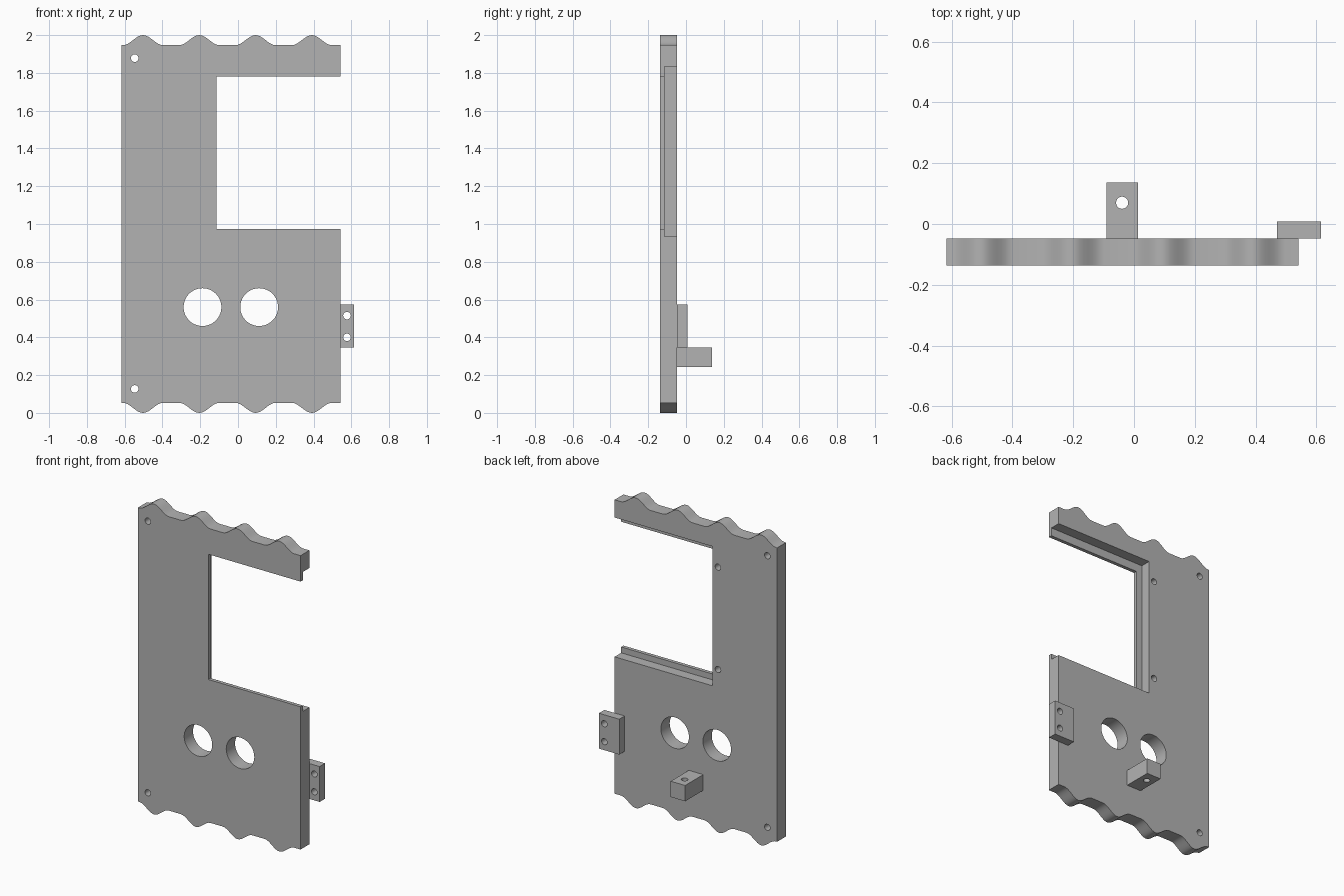
import bpy, bmesh, math
from mathutils import Matrix, Vector

cube = bpy.data.objects.get("Cube")
if cube:
    bpy.data.objects.remove(cube, do_unlink=True)

grey = bpy.data.materials.new("plain grey")
grey.use_nodes = True
colour = (0.45, 0.45, 0.45, 1)
grey.diffuse_color = colour
grey.node_tree.nodes["Principled BSDF"].inputs["Base Color"].default_value = colour

FRONT, BACK = -0.137, -0.047


def finish(name, bm):
    bmesh.ops.recalc_face_normals(bm, faces=bm.faces)
    mesh = bpy.data.meshes.new(name)
    bm.to_mesh(mesh)
    bm.free()
    mesh.materials.append(grey)
    obj = bpy.data.objects.new(name, mesh)
    bpy.context.collection.objects.link(obj)
    return obj


def box(name, low, high):
    low, high = Vector(low), Vector(high)
    bm = bmesh.new()
    bmesh.ops.create_cube(bm, size=1, matrix=Matrix.Translation((low + high) / 2)
                          @ Matrix.Diagonal((*(high - low), 1)))
    return finish(name, bm)


def rod(centre, radius, length, axis="Y", sides=32):
    turn = Matrix.Rotation(math.pi / 2, 4, "X") if axis == "Y" else Matrix()
    bm = bmesh.new()
    bmesh.ops.create_cone(bm, cap_ends=True, segments=sides, radius1=radius,
                          radius2=radius, depth=length,
                          matrix=Matrix.Translation(centre) @ turn)
    return finish("hole_cutter", bm)


def cut(obj, cutters):
    bpy.context.view_layer.objects.active = obj
    for cutter in cutters:
        cutter.hide_render = True
        mod = obj.modifiers.new("cut", "BOOLEAN")
        mod.operation, mod.solver, mod.object = "DIFFERENCE", "EXACT", cutter
        bpy.ops.object.modifier_apply(modifier=mod.name)
        bpy.data.objects.remove(cutter, do_unlink=True)


def smooth(obj):
    bpy.ops.object.select_all(action="DESELECT")
    obj.select_set(True)
    bpy.context.view_layer.objects.active = obj
    bpy.ops.object.shade_smooth_by_angle(angle=math.radians(25))


# Wavy edge: four rounded lobes with short flats between, left to right
LEFT, RIGHT, HALF, STEPS = -0.617, 0.542, 0.106, 16
wave = [(LEFT, 0)]
for lobe in range(4):
    mid = -0.503 + 0.298 * lobe
    for i in range(STEPS + 1):
        t = 2 * i / STEPS - 1
        wave.append((mid + HALF * t, 0.0265 * (1 + math.cos(math.pi * t))))
wave.append((RIGHT, 0))

# Main plate with the open-sided window
outline = [(x, 0.053 - h) for x, h in wave]
outline += [(RIGHT, 0.973), (-0.115, 0.973), (-0.115, 1.78), (RIGHT, 1.78)]
outline += [(x, 1.947 + h) for x, h in reversed(wave)]
bm = bmesh.new()
face = bm.faces.new([bm.verts.new((x, FRONT, z)) for x, z in outline])
grown = bmesh.ops.extrude_face_region(bm, geom=[face])
bmesh.ops.translate(bm, vec=(0, BACK - FRONT, 0),
                    verts=[v for v in grown["geom"] if isinstance(v, bmesh.types.BMVert)])
plate = finish("wall_plate", bm)

# Rebate behind the window, round openings, corner holes, blind back holes
mid_y = (FRONT + BACK) / 2
cutters = [box("rebate_cutter", (-0.156, -0.114, 0.935), (0.7, 0.1, 1.833))]
cutters += [rod((x, mid_y, 0.56), 0.1, 0.3, sides=64) for x in (-0.188, 0.112)]
cutters += [rod((-0.547, mid_y, z), 0.02, 0.3) for z in (0.127, 1.878)]
cutters += [rod((-0.195, BACK, z), 0.02, 0.11) for z in (1.05, 1.71)]
cut(plate, cutters)
smooth(plate)

# Side hinge tab, overlapping the back of the plate
side_tab = box("side_tab", (0.47, BACK, 0.345), (0.615, 0.008, 0.573))
cut(side_tab, [rod((0.577, -0.02, z), 0.02, 0.3) for z in (0.4, 0.515)])
smooth(side_tab)

# Rear lug with an upright hole
rear_lug = box("rear_lug", (-0.09, BACK, 0.243), (0.013, 0.137, 0.345))
cut(rear_lug, [rod((-0.039, 0.07, 0.294), 0.02, 0.3, axis="Z")])
smooth(rear_lug)
